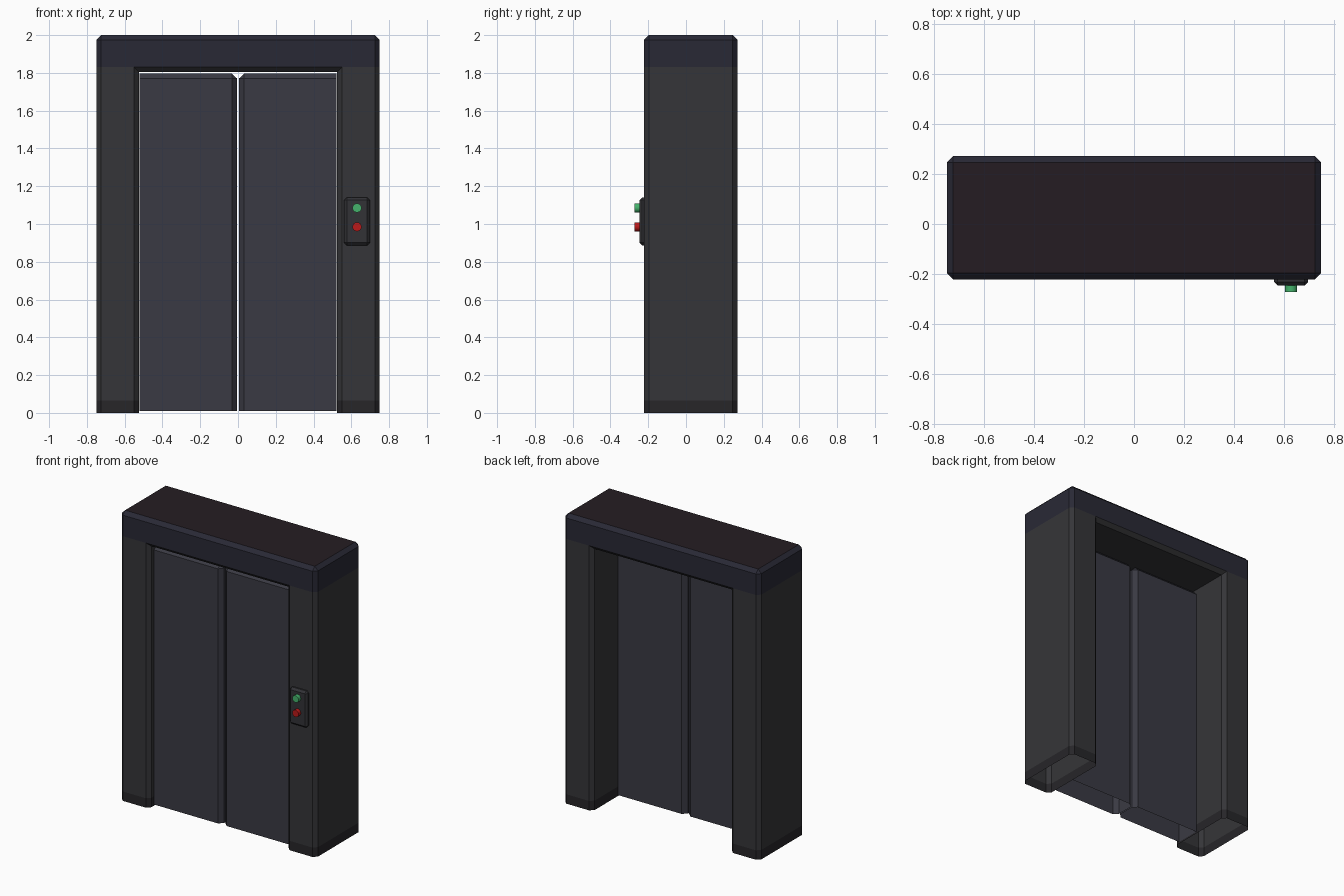
import bpy, bmesh, math
from mathutils import Vector

if "Cube" in bpy.data.objects:
    bpy.data.objects.remove(bpy.data.objects["Cube"])


def material(name, rgb):
    m = bpy.data.materials.new(name)
    m.diffuse_color = (*rgb, 1)
    m.use_nodes = True
    m.node_tree.nodes["Principled BSDF"].inputs["Base Color"].default_value = m.diffuse_color
    return m


FRAME = material("frame_grey", (0.036, 0.036, 0.040))
HEADER = material("header_blue", (0.022, 0.022, 0.036))
BASE = material("base_dark", (0.020, 0.019, 0.022))
ROOF = material("roof_dark", (0.018, 0.012, 0.016))
DOOR = material("door_grey", (0.042, 0.042, 0.056))
PANEL = material("panel_grey", (0.032, 0.032, 0.037))
GREEN = material("button_green", (0.06, 0.45, 0.15))
RED = material("button_red", (0.50, 0.01, 0.01))


def solid(profile, y0, y1, bevel, keep, open_end=None):
    """Extrude an xz profile along y, chamfer the edges picked by keep,
    then remove the faces picked by open_end."""
    bm = bmesh.new()
    face = bm.faces.new([bm.verts.new((x, y0, z)) for x, z in profile])
    ext = bmesh.ops.extrude_face_region(bm, geom=[face], use_keep_orig=True)
    for v in ext["geom"]:
        if isinstance(v, bmesh.types.BMVert):
            v.co.y = y1
    bmesh.ops.recalc_face_normals(bm, faces=bm.faces)
    edges = [e for e in bm.edges if keep(*[v.co for v in e.verts])]
    bmesh.ops.bevel(bm, geom=edges, offset=bevel, offset_type='OFFSET',
                    segments=1, profile=0.5, affect='EDGES')
    bmesh.ops.recalc_face_normals(bm, faces=bm.faces)
    if open_end:
        gone = [f for f in bm.faces if open_end(f)]
        bmesh.ops.delete(bm, geom=gone, context='FACES')
    return bm


def finish(bm, name, mats):
    me = bpy.data.meshes.new(name)
    bm.to_mesh(me)
    bm.free()
    for m in mats:
        me.materials.append(m)
    ob = bpy.data.objects.new(name, me)
    bpy.context.collection.objects.link(ob)
    return ob


def rect(x0, x1, z0, z1):
    return [(x0, z0), (x1, z0), (x1, z1), (x0, z1)]


# Door frame: hollow arch, open underneath, chamfered except in the inner corners
W, H, IW, IH = 0.75, 2.0, 0.525, 1.805
arch = [(-W, 0), (-IW, 0), (-IW, IH), (IW, IH), (IW, 0), (W, 0), (W, H), (-W, H)]


def frame_edge(a, b):
    on_floor = a.z < 0.01 and b.z < 0.01
    inner_corner = abs(a.y - b.y) > 0.1 and a.z < 1.9
    return not on_floor and not inner_corner


def at_floor(z):
    return lambda f: all(abs(v.co.z - z) < 1e-4 for v in f.verts)


bm = solid(arch, -0.222, 0.272, 0.025, frame_edge, at_floor(0))
# Header and base colour bands
for z in (0.065, 1.83):
    bmesh.ops.bisect_plane(bm, geom=bm.verts[:] + bm.edges[:] + bm.faces[:],
                           plane_co=(0, 0, z), plane_no=(0, 0, 1))
for f in bm.faces:
    z = f.calc_center_median().z
    f.material_index = 3 if z > 1.999 else 1 if z > 1.83 else 2 if z < 0.065 else 0
finish(bm, "door_frame", [FRAME, HEADER, BASE, ROOF])

# Sliding doors: chamfered on top and along the centre seam, open underneath
for side, name in ((-1, "left_door"), (1, "right_door")):
    def door_edge(a, b):
        on_floor = max(a.z, b.z) < 0.02
        outer = min(abs(a.x), abs(b.x)) > 0.5
        return not on_floor and not outer
    bm = solid(rect(side * 0.005, side * 0.522, 0.01, 1.798), -0.172, 0.0,
               0.028, door_edge, at_floor(0.01))
    finish(bm, name, [DOOR])

# Call panel
bm = solid(rect(0.562, 0.698, 0.887, 1.14), -0.247, -0.215, 0.014,
           lambda a, b: min(a.y, b.y) < -0.23)
finish(bm, "call_panel", [PANEL])

# Call buttons
for name, z, mat in (("up_button", 1.085, GREEN), ("down_button", 0.985, RED)):
    bpy.ops.mesh.primitive_cylinder_add(vertices=16, radius=0.024, depth=0.032,
                                        location=(0.63, -0.256, z),
                                        rotation=(math.pi / 2, 0, 0))
    ob = bpy.context.object
    ob.name = name
    ob.data.materials.append(mat)
    bpy.ops.object.shade_smooth_by_angle()
